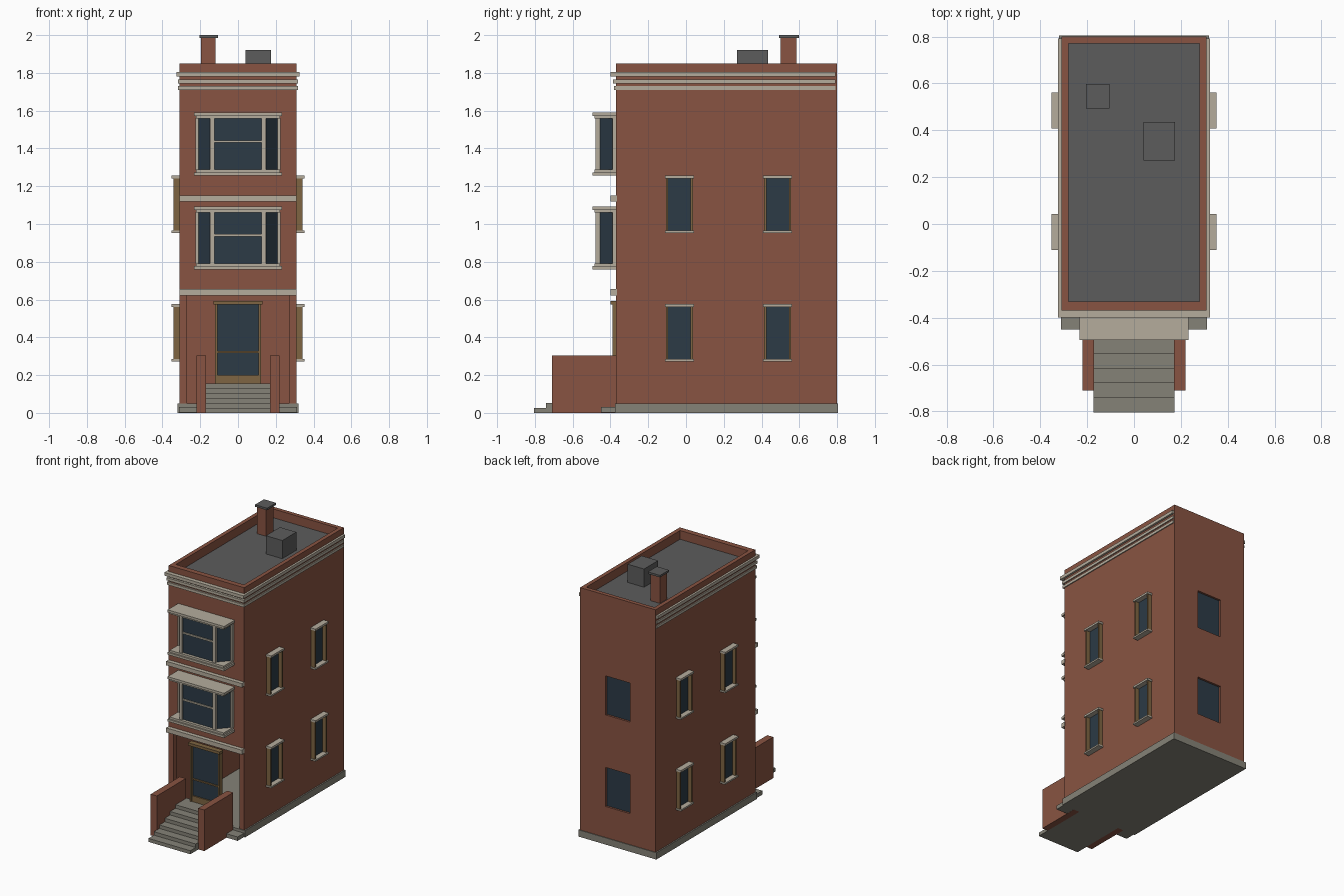
import bpy, bmesh, math
from mathutils import Vector

if "Cube" in bpy.data.objects:
    bpy.data.objects.remove(bpy.data.objects["Cube"])


def material(name, rgb):
    m = bpy.data.materials.new(name)
    m.diffuse_color = (*rgb, 1)
    m.use_nodes = True
    m.node_tree.nodes["Principled BSDF"].inputs["Base Color"].default_value = m.diffuse_color
    return m


BRICK = material("brick red", (0.25, 0.088, 0.054))
STONE = material("pale stone", (0.46, 0.415, 0.335))
GREY = material("step grey", (0.235, 0.225, 0.185))
ROOF = material("roof grey", (0.107, 0.107, 0.107))
GLASS = material("dark glass", (0.025, 0.043, 0.061))
WOOD = material("tan wood", (0.21, 0.13, 0.054))


def box(name, x, y, z, mat):
    """Box between the given (low, high) limits."""
    bm = bmesh.new()
    bmesh.ops.create_cube(bm, size=1)
    for v in bm.verts:
        v.co = [lim[int(c > 0)] for lim, c in zip((x, y, z), v.co)]
    me = bpy.data.meshes.new(name)
    bm.to_mesh(me)
    bm.free()
    me.materials.append(mat)
    ob = bpy.data.objects.new(name, me)
    bpy.context.collection.objects.link(ob)
    return ob


def mirrored(name, x, y, z, mat):
    """A box on the right and its twin on the left."""
    box(name + "_right", x, y, z, mat)
    box(name + "_left", (-x[1], -x[0]), y, z, mat)


def cut(target, name, x, y, z):
    cutter = box(name, x, y, z, BRICK)
    cutter.hide_render = True
    cutter.display_type = 'WIRE'
    mod = target.modifiers.new(name, 'BOOLEAN')
    mod.operation = 'DIFFERENCE'
    mod.solver = 'EXACT'
    mod.object = cutter
    # apply the cut straight away
    bpy.context.view_layer.update()
    me = bpy.data.meshes.new_from_object(
        target.evaluated_get(bpy.context.evaluated_depsgraph_get()))
    target.modifiers.clear()
    target.data = me
    bpy.data.objects.remove(cutter)


# Brick shell with hollow ground floor, open entry and sunken roof
FLOORS = ((0.28, 0.57), (0.96, 1.25))
shell = box("brick_shell", (-0.31, 0.31), (-0.37, 0.80), (0.02, 1.85), BRICK)
cut(shell, "roof_cutter", (-0.28, 0.28), (-0.33, 0.77), (1.775, 1.95))
cut(shell, "room_cutter", (-0.28, 0.28), (-0.33, 0.77), (0.0, 0.70))
cut(shell, "entry_cutter", (-0.27, 0.27), (-0.45, -0.30), (0.0, 0.625))
for z0, z1 in FLOORS:
    cut(shell, "rear_window_cutter", (-0.10, 0.10), (0.782, 0.85), (z0, z1))
    box("rear_glass", (-0.10, 0.10), (0.776, 0.785), (z0, z1), GLASS)

# Ground slab, front kerb and roof deck
box("plinth", (-0.32, 0.32), (-0.375, 0.805), (0, 0.05), GREY)
box("front_kerb", (-0.312, 0.312), (-0.45, -0.36), (0.001, 0.03), GREY)
box("roof_deck", (-0.28, 0.28), (-0.33, 0.77), (1.77, 1.785), ROOF)

# Roof hatch and chimney
box("roof_hatch", (0.04, 0.175), (0.27, 0.435), (1.78, 1.92), ROOF)
box("chimney", (-0.195, -0.118), (0.50, 0.585), (1.78, 1.985), BRICK)
box("chimney_cap", (-0.205, -0.105), (0.492, 0.597), (1.985, 2.0), ROOF)

# Cornice bands round the front and sides
for half, front, z0, z1 in ((0.317, -0.382, 1.71, 1.73),
                            (0.318, -0.386, 1.744, 1.764),
                            (0.325, -0.40, 1.782, 1.805)):
    box("cornice_front", (-half, half), (front, -0.365), (z0, z1), STONE)
    mirrored("cornice_side", (0.305, half), (-0.37, 0.792), (z0, z1), STONE)

# Belt courses between floors
for z0, z1 in ((0.622, 0.655), (1.12, 1.15)):
    box("belt_course", (-0.311, 0.311), (-0.40, -0.365), (z0, z1), STONE)

# Steps and stoop walls
for i in range(6):
    box("step_%d" % (i + 1), (-0.172, 0.172), (-0.805 + 0.063 * i, -0.36),
        (0.0 if i == 0 else 0.026 * i, 0.026 * (i + 1)), GREY)
mirrored("stoop_wall", (0.17, 0.22), (-0.71, -0.37), (0, 0.305), BRICK)

# Front door: frame, rails and glass
mirrored("door_jamb", (0.108, 0.123), (-0.39, -0.36), (0.15, 0.58), WOOD)
box("door_head", (-0.13, 0.13), (-0.40, -0.36), (0.573, 0.593), WOOD)
box("door_bottom_panel", (-0.11, 0.11), (-0.385, -0.36), (0.15, 0.20), WOOD)
box("door_rail", (-0.11, 0.11), (-0.385, -0.36), (0.318, 0.328), WOOD)
box("door_glass", (-0.11, 0.11), (-0.376, -0.366), (0.20, 0.575), GLASS)


# Three-sided bay windows
def bay_window(z):
    box("bay_sill", (-0.232, 0.232), (-0.495, -0.365), (z, z + 0.017), STONE)
    box("bay_sill_step", (-0.222, 0.222), (-0.485, -0.365),
        (z + 0.017, z + 0.032), STONE)
    box("bay_cap_step", (-0.222, 0.222), (-0.485, -0.365),
        (z + 0.302, z + 0.315), STONE)
    box("bay_cap", (-0.232, 0.232), (-0.495, -0.365),
        (z + 0.315, z + 0.333), STONE)
    lo, hi = z + 0.03, z + 0.304
    mirrored("bay_front_post", (0.125, 0.148), (-0.478, -0.448), (lo, hi), STONE)
    mirrored("bay_wall_post", (0.21, 0.225), (-0.39, -0.365), (lo, hi), STONE)
    box("bay_rail", (-0.13, 0.13), (-0.472, -0.455),
        (z + 0.175, z + 0.187), STONE)
    box("bay_front_glass", (-0.13, 0.13), (-0.464, -0.458), (lo, hi), GLASS)
    # slanted side panes running back to the wall
    for s in (-1, 1):
        a, b = Vector((0.14 * s, -0.46, 0)), Vector((0.217 * s, -0.375, 0))
        d = b - a
        pane = box("bay_side_glass", (0, d.length), (-0.003, 0.003),
                   (lo, hi), GLASS)
        pane.location = a
        pane.rotation_euler.z = math.atan2(d.y, d.x)


for z in (0.76, 1.256):
    bay_window(z)

# Side windows: glass, wooden jambs, stone head and sill
for y in (-0.035, 0.485):
    for z0, z1 in FLOORS:
        mirrored("side_glass", (0.305, 0.314), (y - 0.065, y + 0.065),
                 (z0, z1), GLASS)
        for s in (-1, 1):
            c = y + s * 0.066
            mirrored("side_jamb", (0.305, 0.342), (c - 0.006, c + 0.006),
                     (z0, z1 - 0.005), WOOD)
        mirrored("side_head", (0.305, 0.352), (y - 0.077, y + 0.077),
                 (z1 - 0.009, z1 + 0.006), STONE)
        mirrored("side_sill", (0.305, 0.352), (y - 0.077, y + 0.077),
                 (z0 - 0.007, z0 + 0.005), STONE)
